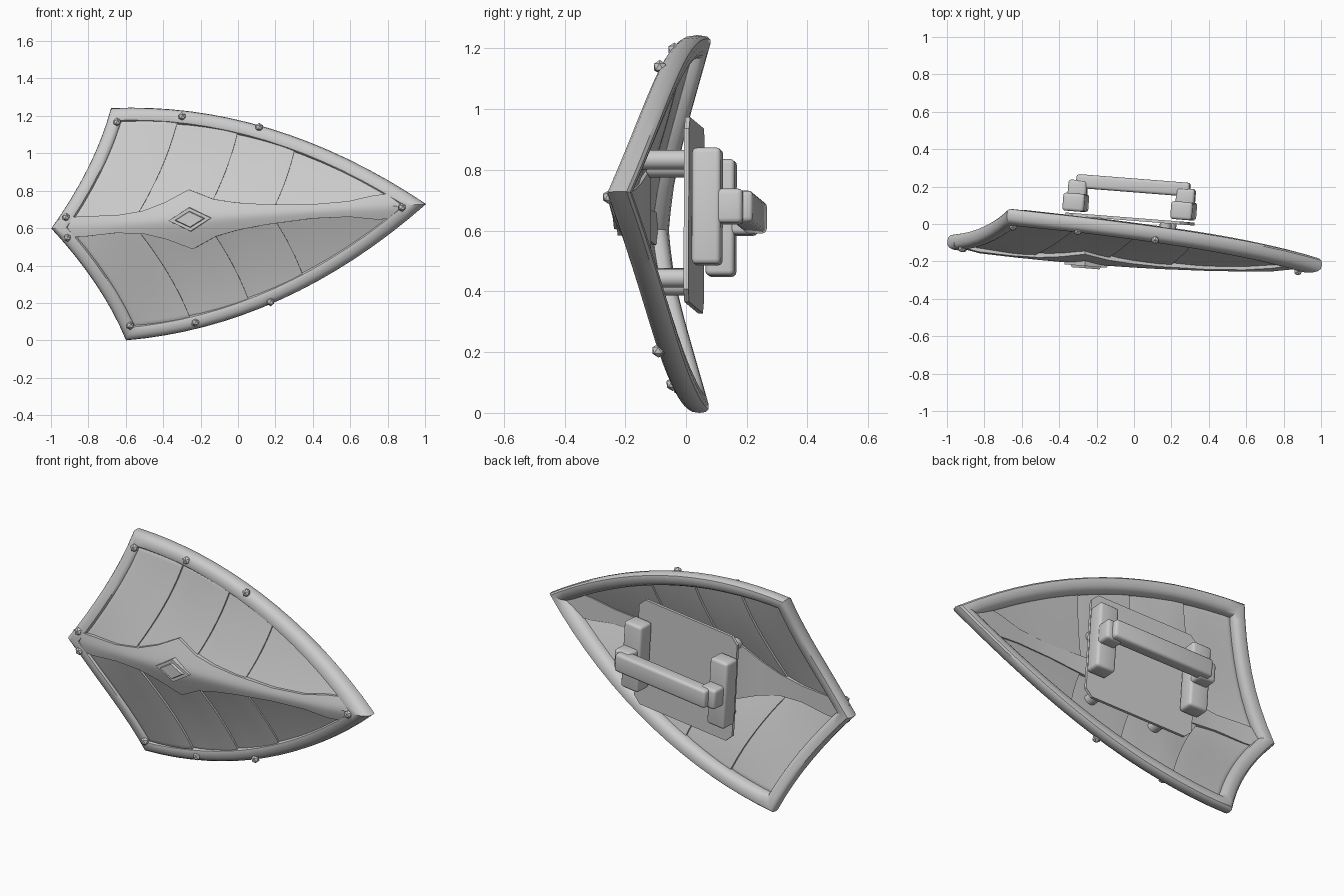
import bpy, bmesh, math
from mathutils import Vector, Matrix

if "Cube" in bpy.data.objects:
    bpy.data.objects.remove(bpy.data.objects["Cube"])

# Shield frame: u along the spine, y through the shield, v across
X = Vector((0.995, -0.078, 0.065)).normalized()
Z = Vector((0, 0, 1))
Z = (Z - X * Z.dot(X)).normalized()
Y = Z.cross(X)
FRAME = Matrix.Translation((0.01, 0, 0.663)) @ Matrix((X, Y, Z)).transposed().to_4x4()
TIP = 1.012
CORNER = (-0.652, 0.622)


def bend(u, v):
    v = abs(v)
    w = min(max((u + 0.85) / 0.55, 0), 1)
    wing = (0.43 * v - 0.2 * v * v) * w + (0.2 * v + 0.16 * v * v) * (1 - w)
    return -0.2 + 0.045 * u * u + 0.015 * u + wing


def bezier(a, b, c, t):
    return Vector(a) * (1 - t) ** 2 + Vector(b) * 2 * t * (1 - t) + Vector(c) * t * t


def long_edge(t):
    return bezier(CORNER, (0.21, 0.605), (TIP, 0), t)


def short_edge(t):
    return bezier((-1, 0), (-0.75, 0.31), CORNER, t)


def finish(name, bm, angle=35):
    bmesh.ops.remove_doubles(bm, verts=bm.verts, dist=0.0005)
    bmesh.ops.recalc_face_normals(bm, faces=bm.faces)
    me = bpy.data.meshes.new(name)
    bm.to_mesh(me)
    bm.free()
    me.shade_smooth()
    me.set_sharp_from_angle(angle=math.radians(angle))
    ob = bpy.data.objects.new(name, me)
    bpy.context.collection.objects.link(ob)
    ob.matrix_world = FRAME
    return ob


def skin(name, rows, closed_rows=False, closed_cols=False, caps=False):
    bm = bmesh.new()
    vs = [[bm.verts.new(p) for p in r] for r in rows]
    n, m = len(vs), len(vs[0])
    for i in range(n if closed_rows else n - 1):
        for j in range(m if closed_cols else m - 1):
            k, l = (i + 1) % n, (j + 1) % m
            bm.faces.new((vs[i][j], vs[k][j], vs[k][l], vs[i][l]))
    if caps:
        bm.faces.new(vs[0])
        bm.faces.new(vs[-1])
    return finish(name, bm)


def box(name, lo, hi, bevel=0.016):
    bm = bmesh.new()
    bmesh.ops.create_cube(bm, size=1)
    for v in bm.verts:
        v.co = [a + (b - a) * (c + 0.5) for a, b, c in zip(lo, hi, v.co)]
    bmesh.ops.bevel(bm, geom=bm.edges[:], offset=bevel, segments=3, profile=0.5, affect='EDGES')
    return finish(name, bm)


# Curved shell of overlapping plates
rows = []
seams = [0, 0.2, 0.4, 0.59, 1]
for a, b in zip(seams, seams[1:]):
    for i in range(7):
        f = i / 6
        s = a + (b - a) * f
        row = []
        for j in range(-10, 11):
            q = abs(j) / 10
            spine = Vector((-1 + (1 + TIP) * s, 0))
            side = Vector((-1, 0)).lerp(Vector(CORNER), q)
            p = spine.lerp(long_edge(s), q) + (short_edge(q) - side) * (1 - s)
            u, v = p.x * 0.95, p.y * 0.94 * (1 if j >= 0 else -1)
            lift = 0.012 + 0.014 * f * (1 - s) ** 0.5
            row.append((u, bend(u, v) - lift, v))
        rows.append(row)
shell = skin("shield_shell", rows)
mod = shell.modifiers.new("thickness", 'SOLIDIFY')
mod.thickness = 0.018
mod.offset = 0

# Rounded rim swept round the outline with mitred corners
half = [short_edge(i / 8) for i in range(8)] + [long_edge(i / 16) for i in range(17)]
path = half + [Vector((p.x, -p.y)) for p in half[-2:0:-1]]
rows = []
for i, p in enumerate(path):
    d0 = (p - path[i - 1]).normalized()
    d1 = (path[(i + 1) % len(path)] - p).normalized()
    n0, n1 = Vector((d0.y, -d0.x)), Vector((d1.y, -d1.x))
    n = (n0 + n1).normalized()
    n /= max(n.dot(n0), 0.4)
    row = []
    for k in range(14):
        c, s = math.cos(k * math.tau / 14), math.sin(k * math.tau / 14)
        c, s = [math.copysign(abs(w) ** 0.75, w) for w in (c, s)]
        w = p + n * (0.039 - 0.039 * c)
        row.append((w.x, bend(w.x, w.y) + 0.041 * s, w.y))
    rows.append(row)
skin("shield_rim", rows, True, True)

# Raised rounded spine, flaring to a point beside the central diamond
widths = [(-0.96, .05), (-.82, .055), (-.65, .047), (-.5, .062), (-.38, .1), (-.25, .16),
          (-.12, .1), (0, .074), (.15, .055), (.4, .038), (.6, .042), (.74, .065), (.9, .07)]
rows = []
for u, w in widths:
    h = 0.03 if abs(u) > 0.85 else 0.046
    base = bend(u, w) + 0.002
    rows.append([(u, base, -w)]
                + [(u, bend(u, math.hypot(f * w, 0.03)) - h, f * w)
                   for f in (-1, -.7, -.4, -.2, 0, .2, .4, .7, 1)]
                + [(u, base, w)])
skin("shield_spine", rows, closed_cols=True, caps=True)

# Diamond boss: stacked tapering diamonds
for name, r, y0, y1, taper in (("diamond_base", 1.0, -0.2, -0.245, 0.95),
                               ("diamond_gem", 0.75, -0.23, -0.257, 0.82)):
    rows = [[(-0.25 + 0.12 * r * k * a, y, 0.066 * r * k * b)
             for a, b in ((1, 0), (0, 1), (-1, 0), (0, -1))] for y, k in ((y0, 1), (y1, taper))]
    skin(name, rows, closed_cols=True, caps=True)

# Faceted rivets on the rim
spots = [(u, v * s) for u, v in ((-.62, .545), (-.27, .552), (.14, .468), (-.915, .055)) for s in (1, -1)]
for u, v in spots + [(0.885, -0.01)]:
    bm = bmesh.new()
    bmesh.ops.create_icosphere(bm, subdivisions=1, radius=0.023,
                               matrix=Matrix.Translation((u, bend(u, v) - 0.038, v)))
    finish("rivet", bm, 20)

# Back plate with clipped corners
outline = [(-.365, -.275), (-.325, -.315), (.255, -.315), (.295, -.275),
           (.295, .255), (.255, .295), (-.325, .295), (-.365, .255)]
skin("back_plate", [[(u, y, v) for u, v in outline] for y in (0.016, 0.032)], closed_cols=True, caps=True)

# Struts joining the plate to the shell
for u in (-0.23, 0.17):
    for v in (-0.23, 0.16):
        rows = [[(u + 0.032 * math.cos(k * math.tau / 12), y, v + 0.032 * math.sin(k * math.tau / 12))
                 for k in range(12)] for y in (bend(u, v) - 0.01, 0.022)]
        skin("plate_strut", rows, closed_cols=True, caps=True)

# Handle: two uprights, end blocks and a grip bar
for c in (-0.33, 0.25):
    box("handle_upright", (c - 0.058, 0.042, -0.192), (c + 0.058, 0.138, 0.192))
    box("handle_end", (c - 0.045, 0.11, -0.057), (c + 0.055, 0.21, 0.057))
box("handle_grip", (-0.335, 0.168, -0.052), (0.275, 0.242, 0.052))
